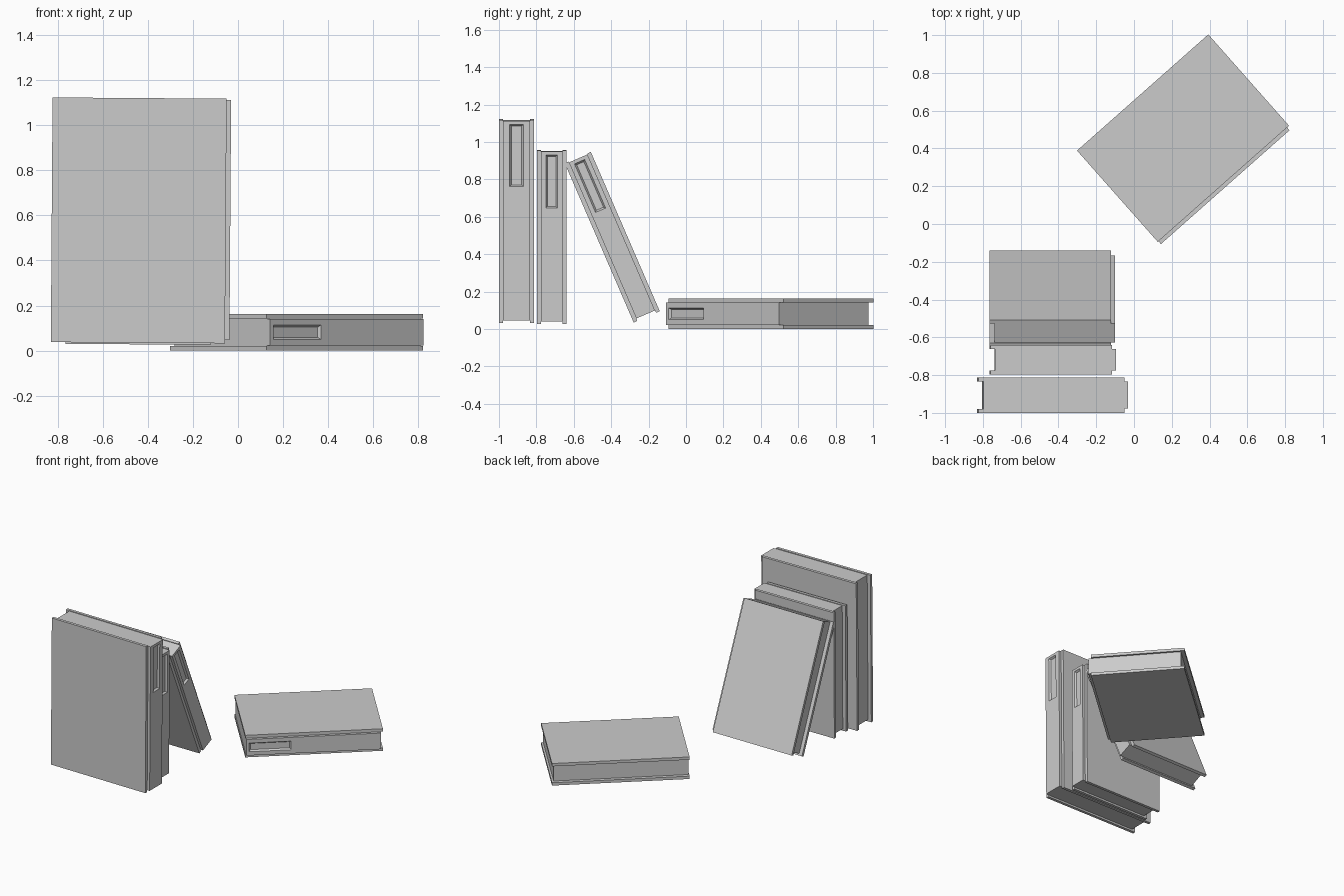
import bpy, bmesh
from math import radians, sin, cos
from mathutils import Matrix, Vector

if "Cube" in bpy.data.objects:
    bpy.data.objects.remove(bpy.data.objects["Cube"])

COVER = 0.021      # board thickness
SPINE = 0.02       # how far the spine stands out past the boards
TAIL = 0.014       # inset of pages and spine at the foot
HEAD = 0.005       # inset of pages and spine at the top


def finish(bm, name, matrix):
    bmesh.ops.recalc_face_normals(bm, faces=bm.faces)
    mesh = bpy.data.meshes.new(name)
    bm.to_mesh(mesh)
    bm.free()
    ob = bpy.data.objects.new(name, mesh)
    ob.matrix_world = matrix
    bpy.context.collection.objects.link(ob)
    return ob


def box(name, lo, hi, matrix):
    lo, hi = Vector(lo), Vector(hi)
    bm = bmesh.new()
    bmesh.ops.create_cube(bm, size=1)
    for v in bm.verts:
        v.co = (lo + hi) / 2 + Vector(a * b for a, b in zip(v.co, hi - lo))
    return finish(bm, name, matrix)


def spine(name, x0, x1, half, z0, z1, label, matrix):
    """Slab whose outer face holds a sunken label window."""
    lh, lz0, lz1 = label
    e = 0.009
    rings = [(x0, half, z0, z1), (x1, half, z0, z1), (x1, lh, lz0, lz1),
             (x1 - 0.013, lh - e, lz0 + e, lz1 - e)]
    bm = bmesh.new()
    loops = [[bm.verts.new((x, y, z)) for y, z in
              ((-h, a), (h, a), (h, b), (-h, b))] for x, h, a, b in rings]
    for p, q in zip(loops, loops[1:]):
        for i in range(4):
            j = (i + 1) % 4
            bm.faces.new((p[i], p[j], q[j], q[i]))
    bm.faces.new(loops[0])
    bm.faces.new(loops[-1])
    return finish(bm, name, matrix)


def book(name, w, t, h, matrix):
    """Local axes: +X spine side, Y thickness, Z height; origin at foot centre."""
    hw, ht = w / 2, t / 2
    inner = ht - COVER
    # boards
    box(name + "_front_cover", (-hw, -ht, 0), (hw, -inner, h), matrix)
    box(name + "_back_cover", (-hw, inner, 0), (hw, ht, h), matrix)
    # page block
    box(name + "_pages", (-hw + 0.026, -inner, TAIL), (hw, inner, h - HEAD), matrix)
    # spine with label window
    top = h - 0.024
    spine(name + "_spine", hw, hw + SPINE, inner - 0.001, TAIL, h - HEAD,
          (t * 0.195, top - h * 0.305, top), matrix)


def upright(x, y, z, lean=0, tip=0):
    return (Matrix.Translation((x, y, z)) @ Matrix.Rotation(radians(lean), 4, 'X')
            @ Matrix.Rotation(radians(tip), 4, 'Y'))


# three standing books, the last one leaning on the others
book("tall_book", 0.772, 0.187, 1.085, upright(-0.444, -0.9065, 0.035, 0, 0.4))
book("middle_book", 0.645, 0.157, 0.928, upright(-0.443, -0.718, 0.028, 0, 0.3))
book("leaning_book", 0.645, 0.152, 0.928, upright(-0.443, -0.21, 0.065, 23.4))

# book lying flat, turned on the ground
a = radians(41.5)
flat = Matrix(((sin(a), 0, -cos(a), 0.607),
               (-cos(a), 0, -sin(a), 0.762),
               (0, 1, 0, 0.0815),
               (0, 0, 0, 1)))
book("flat_book", 0.645, 0.163, 0.928, flat)
